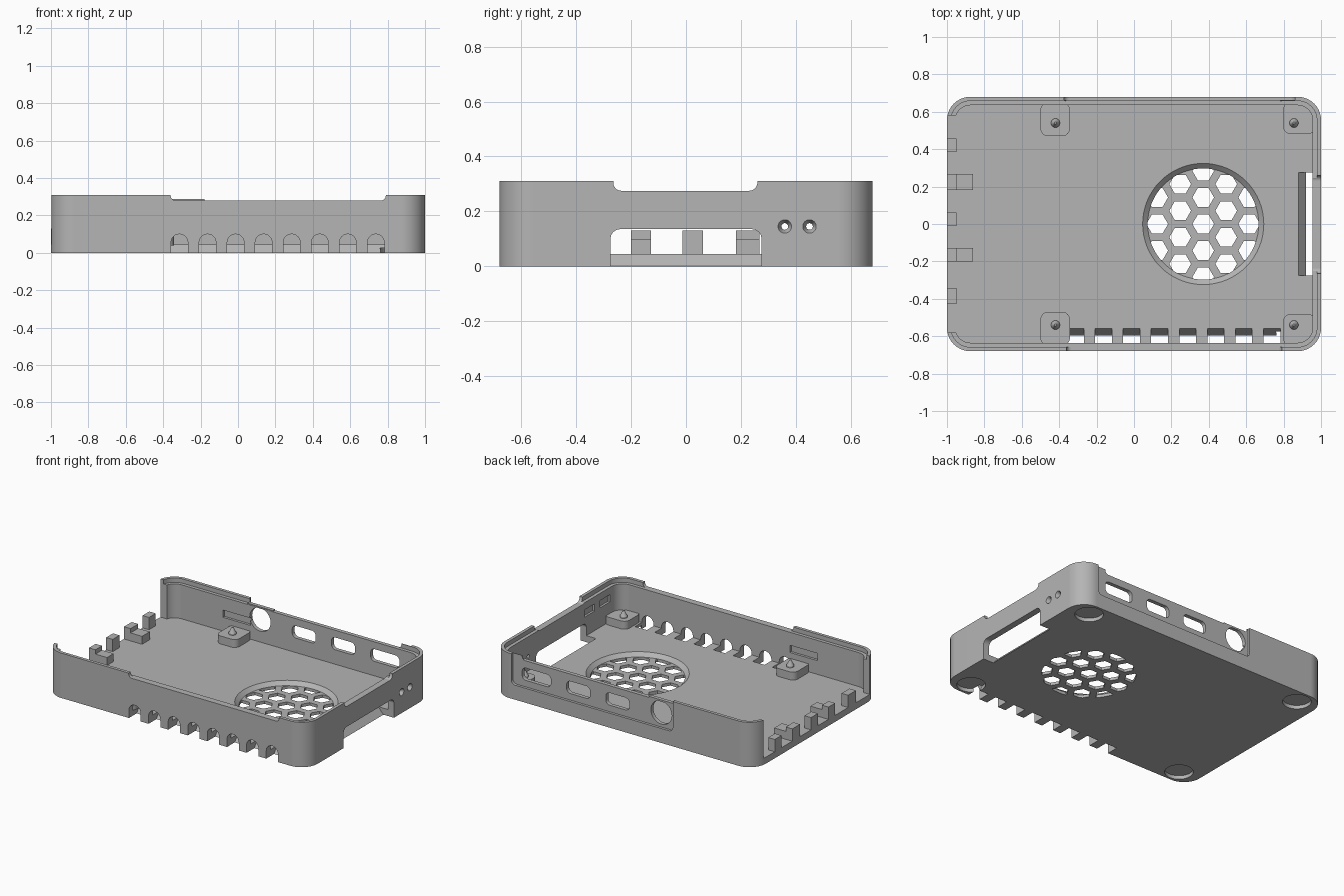
import bpy, bmesh, math

scene_cube = bpy.data.objects.get("Cube")
if scene_cube:
    bpy.data.objects.remove(scene_cube, do_unlink=True)

plastic = bpy.data.materials.new("grey plastic")
plastic.use_nodes = True
GREY = (0.46, 0.46, 0.46, 1)
plastic.diffuse_color = GREY
plastic.node_tree.nodes["Principled BSDF"].inputs["Base Color"].default_value = GREY

FLOOR, LEDGE, TOP = 0.045, 0.28, 0.31
HALF_Y, SKIN = 0.68, 0.045


# --- helpers ---
def place(axis, u, v, w):
    return {"x": (w, u, v), "y": (u, w, v), "z": (u, v, w)}[axis]


def loft(name, axis, rings):
    """Solid through matching outlines; rings = [(outline, position along axis), ...]"""
    bm = bmesh.new()
    loops = [[bm.verts.new(place(axis, u, v, w)) for u, v in pts] for pts, w in rings]
    count = len(loops[0])
    for a, b in zip(loops, loops[1:]):
        for i in range(count):
            j = (i + 1) % count
            bm.faces.new((a[i], a[j], b[j], b[i]))
    bm.faces.new(loops[0])
    bm.faces.new(loops[-1])
    bmesh.ops.recalc_face_normals(bm, faces=bm.faces)
    mesh = bpy.data.meshes.new(name)
    bm.to_mesh(mesh)
    bm.free()
    mesh.materials.append(plastic)
    obj = bpy.data.objects.new(name, mesh)
    bpy.context.collection.objects.link(obj)
    return obj


def prism(name, axis, pts, lo, hi):
    return loft(name, axis, [(pts, lo), (pts, hi)])


def rect(u0, u1, v0, v1):
    return [(u0, v0), (u1, v0), (u1, v1), (u0, v1)]


def rounded(u0, u1, v0, v1, r, steps=10):
    pts = []
    corners = [(u1 - r, v1 - r), (u0 + r, v1 - r), (u0 + r, v0 + r), (u1 - r, v0 + r)]
    for q, (cu, cv) in enumerate(corners):
        for i in range(steps + 1):
            a = math.pi / 2 * (q + i / steps)
            pts.append((cu + r * math.cos(a), cv + r * math.sin(a)))
    return pts


def circle(u, v, r, sides=32):
    return [(u + r * math.cos(2 * math.pi * i / sides),
             v + r * math.sin(2 * math.pi * i / sides)) for i in range(sides)]


def combine(obj, tool, operation="DIFFERENCE"):
    mod = obj.modifiers.new("cut", "BOOLEAN")
    mod.operation, mod.solver, mod.object = operation, "EXACT", tool
    graph = bpy.context.evaluated_depsgraph_get()
    mesh = bpy.data.meshes.new_from_object(obj.evaluated_get(graph))
    obj.modifiers.clear()
    obj.data = mesh
    bpy.data.objects.remove(tool, do_unlink=True)


def smooth(obj):
    bpy.ops.object.select_all(action="DESELECT")
    obj.select_set(True)
    bpy.context.view_layer.objects.active = obj
    bpy.ops.object.shade_smooth_by_angle(angle=math.radians(30))
    mod = obj.modifiers.new("even shading", "WEIGHTED_NORMAL")
    mod.keep_sharp = True


# --- tray: floor, wall and stepped rim ---
def footprint(inset):
    return rounded(-1 + inset, 1 - inset, -HALF_Y + inset, HALF_Y - inset, 0.125 - inset)


tray = prism("tray", "z", footprint(0), 0, TOP)


def cut(axis, pts, lo, hi):
    combine(tray, prism("cutter", axis, pts, lo, hi))


cut("z", footprint(SKIN), FLOOR, 0.5)
cut("z", footprint(0.022), LEDGE, 0.5)

# open end, and lowered rim on three sides
cut("z", rect(-1.2, -0.945, -0.58, 0.58), FLOOR, 0.6)
cut("y", rounded(-0.36, 0.79, LEDGE, 0.6, 0.025), -0.8, -0.6)
cut("y", rounded(-0.37, 0.79, LEDGE, 0.6, 0.025), 0.6, 0.8)
cut("x", rounded(-0.265, 0.26, 0.275, 0.6, 0.03), 0.9, 1.1)

# recessed port panel with three slots and a round port
cut("y", rounded(-0.375, 0.86, 0.10, 0.6, 0.03), 0.662, 0.8)
for x, half in ((0.68, 0.11), (0.36, 0.09), (0.06, 0.09)):
    cut("y", rounded(x - half, x + half, 0.145, 0.23, 0.03), 0.6, 0.75)
cut("y", circle(-0.275, 0.2, 0.08), 0.6, 0.75)

# card slot with a sloping floor edge
cut("x", rounded(-0.275, 0.275, -0.1, 0.135, 0.035), 0.92, 1.1)
cut("y", [(0.876, 0.05), (0.95, 0.05), (0.95, -0.01), (0.929, -0.01)], -0.275, 0.275)

# light holes
for y in (0.36, 0.45):
    combine(tray, loft("cutter", "x", [(circle(y, 0.145, 0.012), 0.9),
                                       (circle(y, 0.145, 0.012), 0.975),
                                       (circle(y, 0.145, 0.025), 1.001)]))

# arched vents with sloping floor edges
for i in range(8):
    x = -0.313 + i * 0.15
    arch = [(x + 0.045, -0.1)] + [(x + 0.045 * math.cos(math.pi * k / 12),
            0.055 + 0.045 * math.sin(math.pi * k / 12)) for k in range(13)] + [(x - 0.045, -0.1)]
    cut("y", arch, -0.8, -0.597)
    cut("x", [(-0.556, 0.05), (-0.63, 0.05), (-0.63, -0.01), (-0.604, -0.01)], x - 0.045, x + 0.045)

# latch pockets inside the walls
for side in (-1, 1):
    lo, hi = sorted((side * 0.6, side * 0.652))
    cut("y", rect(-0.56, -0.35, 0.14, 0.19), lo, hi)
for y in (-0.31, -0.48):
    cut("x", rect(y - 0.055, y + 0.055, 0.18, 0.23), 0.9, 0.97)

# foot recesses underneath
for sx in (-1, 1):
    for sy in (-1, 1):
        cut("z", circle(sx * 0.85, sy * 0.575, 0.09), -0.1, 0.025)

# fan opening: bevelled recess, then a honeycomb clipped to a circle
FAN_X, GRID = 0.37, 0.02
combine(tray, loft("cutter", "z", [(circle(FAN_X, 0, 0.297, 64), GRID),
                                   (circle(FAN_X, 0, 0.325, 64), FLOOR + 0.001)]))
PITCH = 0.142
for col in range(-2, 3):
    for row in range(-3, 4):
        x = FAN_X + col * PITCH * math.sqrt(3) / 2
        y = (row + 0.5 * (col % 2)) * PITCH
        if math.hypot(x - FAN_X, y) < 0.325:
            cell = prism("cutter", "z", circle(x, y, 0.058, 6), -0.1, GRID + 0.01)
            combine(cell, prism("clip", "z", circle(FAN_X, 0, 0.297, 64), -0.2, 0.2), "INTERSECT")
            if len(cell.data.polygons):
                combine(tray, cell)
            else:
                bpy.data.objects.remove(cell, do_unlink=True)
smooth(tray)

# --- corner mounts with pointed pins ---
for sx, x, x0, x1 in (("right", -0.42, -0.5, -0.343), ("left", 0.855, 0.797, 0.97)):
    for side, sy in (("front", -1), ("back", 1)):
        y0, y1 = sorted((sy * 0.47, sy * 0.65))
        trim = 0.012 if sx == "left" else 0
        pad = rounded(x0, x1, y0 + trim * (sy > 0), y1 - trim * (sy < 0), 0.04)
        smooth(prism(f"mount_{side}_{sx}", "z", pad, FLOOR - 0.005, 0.10))
        pin = loft(f"pin_{side}_{sx}", "z", [(circle(x, sy * 0.54, r, 20), z) for r, z in
                   ((0.024, 0.095), (0.024, 0.11), (0.018, 0.12), (0.006, 0.145))])
        smooth(pin)

# --- posts along the open end ---
for i, (y0, y1) in enumerate([(0.385, 0.458), (0.183, 0.267), (-0.012, 0.062),
                              (-0.2, -0.128), (-0.428, -0.343)]):
    prism(f"end_post_{i}", "z", rect(-1, -0.95, y0, y1), FLOOR - 0.005, 0.13)
    if i % 2:
        prism(f"post_step_{i}", "z", rect(-0.95, -0.862, y0, y1), FLOOR - 0.005, 0.10)

# --- short raised strip on the back rim ---
prism("rim_strip", "z", rect(-0.372, -0.18, 0.637, 0.662), LEDGE - 0.005, 0.287)
